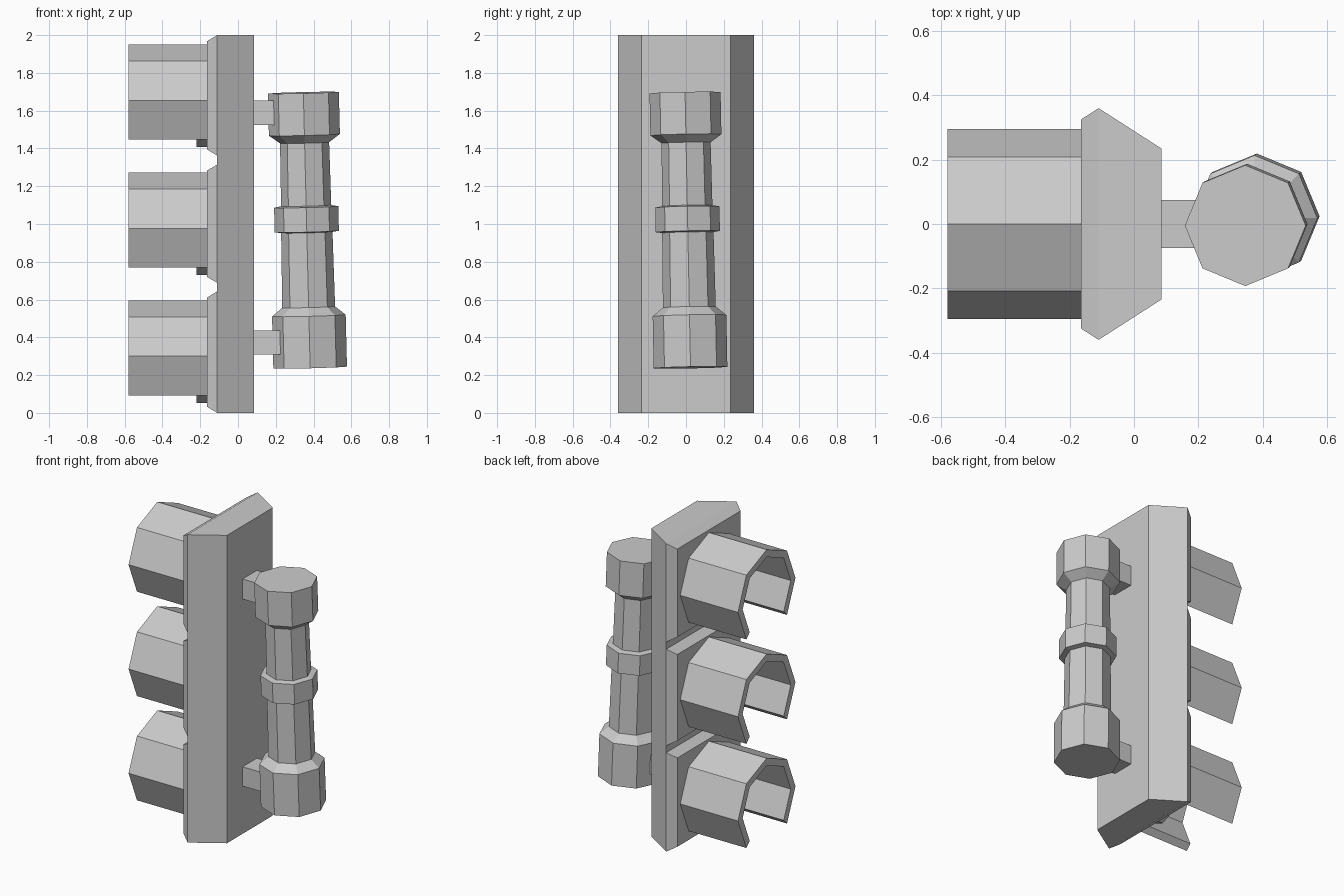
import bpy, bmesh, math
from mathutils import Vector

if "Cube" in bpy.data.objects:
    bpy.data.objects.remove(bpy.data.objects["Cube"])


def make_object(name, bm):
    bmesh.ops.recalc_face_normals(bm, faces=bm.faces)
    mesh = bpy.data.meshes.new(name)
    bm.to_mesh(mesh)
    bm.free()
    ob = bpy.data.objects.new(name, mesh)
    bpy.context.collection.objects.link(ob)
    return ob


def loft(name, loops):
    """Skin a list of equal-length vertex loops and cap both ends."""
    bm = bmesh.new()
    rings = [[bm.verts.new(p) for p in loop] for loop in loops]
    n = len(rings[0])
    for a, b in zip(rings, rings[1:]):
        for i in range(n):
            j = (i + 1) % n
            bm.faces.new((a[i], a[j], b[j], b[i]))
    bm.faces.new(rings[0][::-1])
    bm.faces.new(rings[-1])
    return make_object(name, bm)


def rect(x, y, z0, z1):
    return [(x, -y, z0), (x, y, z0), (x, y, z1), (x, -y, z1)]


def arc(r, x, z, degrees):
    return [(x, r * math.cos(math.radians(a)), z + r * math.sin(math.radians(a)))
            for a in degrees]


# Housing body, tapering toward the back
loft("housing", [rect(-0.11, 0.36, 0, 2), rect(0.085, 0.235, 0, 2)])

# Three signal sections: bevelled plate, lens and open-bottomed octagonal visor
visor_angles = range(-45, 226, 45)
sections = [("lower", 0.0, 0.643, 0.30),
            ("middle", 0.688, 1.315, 0.977),
            ("upper", 1.362, 2.0, 1.655)]
for label, z0, z1, zc in sections:
    loft(label + "_plate", [rect(-0.11, 0.36, z0, z1),
                            rect(-0.165, 0.325, z0 + 0.033, z1 - 0.033)])
    loft(label + "_lens", [arc(0.247, x, zc, range(0, 360, 45)) for x in (-0.15, -0.22)])
    loft(label + "_visor", [arc(0.295, x, zc, visor_angles)
                            + arc(0.247, x, zc, reversed(visor_angles))
                            for x in (-0.15, -0.58)])

# Leaning octagonal post with collars: (radius, height)
post_profile = [(0.195, 0.24), (0.195, 0.515), (0.14, 0.56), (0.136, 0.955),
                (0.17, 0.96), (0.17, 1.09), (0.133, 1.097), (0.13, 1.43),
                (0.188, 1.472), (0.188, 1.695)]
base, top = Vector((0.382, 0.024, 0.24)), Vector((0.346, -0.005, 1.695))
axis = top - base
lean = Vector((0, 0, 1)).rotation_difference(axis)
loops = []
for r, z in post_profile:
    centre = base + axis * (z - 0.24) / 1.455
    loops.append([centre + lean @ Vector((r * math.cos(k * math.pi / 4),
                                          r * math.sin(k * math.pi / 4), 0))
                  for k in range(8)])
loft("post", loops)

# Brackets joining housing and post
for label, z0, z1 in (("lower", 0.31, 0.435), ("upper", 1.525, 1.655)):
    loft(label + "_bracket", [rect(0.07, 0.074, z0, z1), rect(0.3, 0.074, z0, z1)])
